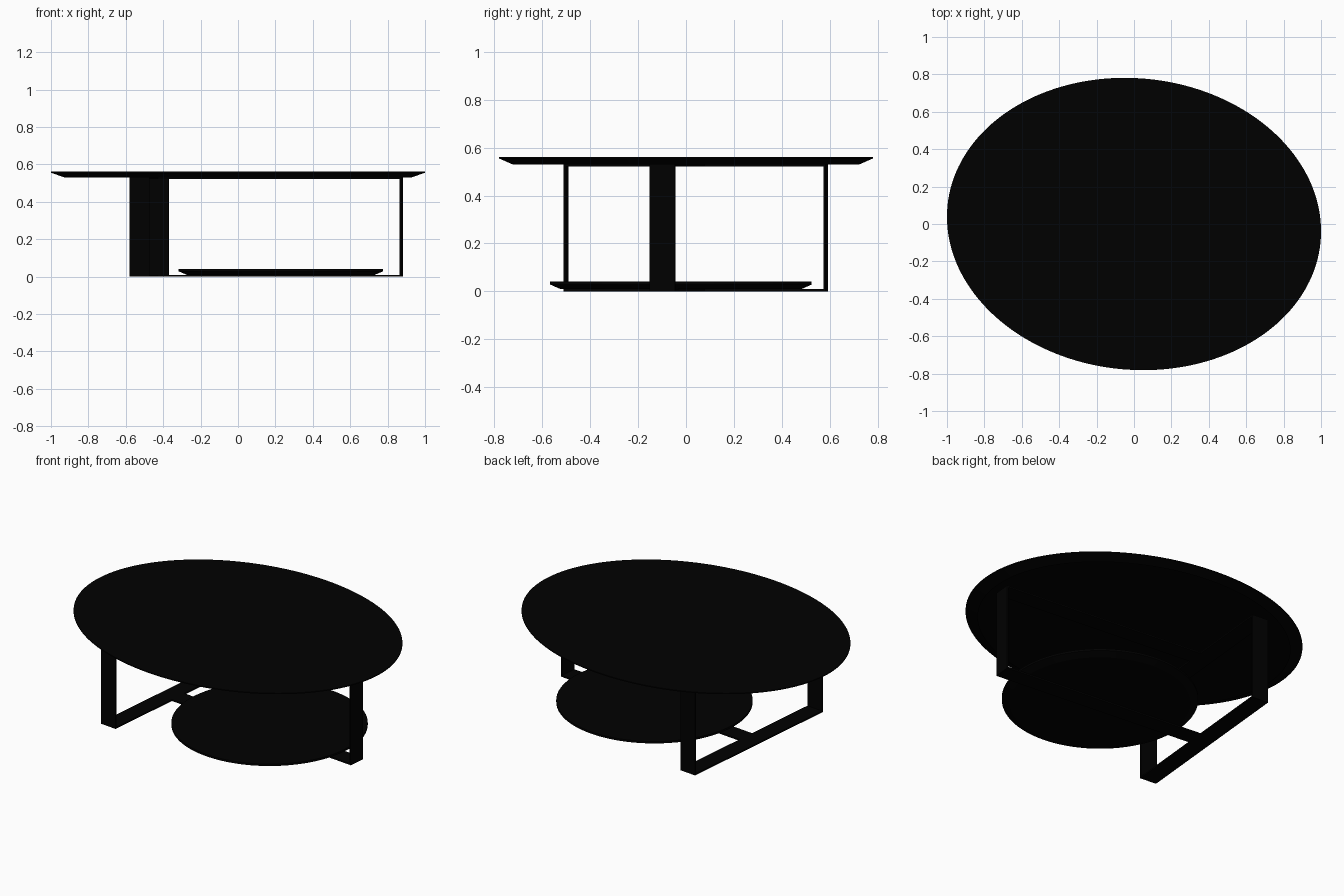
import bpy, bmesh, math
from mathutils import Matrix

if "Cube" in bpy.data.objects:
    bpy.data.objects.remove(bpy.data.objects["Cube"])

TILT = math.radians(-5.6)          # whole table is turned slightly clockwise
FRAME_TILT = math.radians(-5.4)
W, T = 0.107, 0.009                # flat steel bar width and thickness
TOP = 0.53                         # underside of the table top

black = bpy.data.materials.new("black")
black.diffuse_color = (0.0, 0.0, 0.0, 1)
black.use_nodes = True
black.node_tree.nodes["Principled BSDF"].inputs["Base Color"].default_value = black.diffuse_color


def finish(name, bm, matrix):
    bmesh.ops.recalc_face_normals(bm, faces=bm.faces)
    me = bpy.data.meshes.new(name)
    bm.to_mesh(me)
    bm.free()
    me.materials.append(black)
    ob = bpy.data.objects.new(name, me)
    bpy.context.collection.objects.link(ob)
    ob.matrix_world = matrix
    return ob


def oval(name, centre, rx, ry, z0, z1, rim, taper, closed, n=160):
    """Oval slab with a short upright rim and an undercut edge."""
    bm = bmesh.new()
    rings = []
    for z, s in ((z0, taper), (z1 - rim, 1), (z1, 1)):
        rings.append([bm.verts.new((s * rx * math.cos(2 * math.pi * i / n),
                                    s * ry * math.sin(2 * math.pi * i / n), z))
                      for i in range(n)])
    for a, b in zip(rings, rings[1:]):
        for i in range(n):
            j = (i + 1) % n
            bm.faces.new((a[i], a[j], b[j], b[i]))
    if closed:
        bm.faces.new(rings[0])
    bm.faces.new(rings[-1])
    ob = finish(name, bm, Matrix.Translation((*centre, 0)) @ Matrix.Rotation(TILT, 4, 'Z'))
    bpy.ops.object.select_all(action='DESELECT')
    ob.select_set(True)
    bpy.context.view_layer.objects.active = ob
    bpy.ops.object.shade_smooth_by_angle(angle=math.radians(20))


# frame space: origin at the middle of the left bar, x towards the right leg
FRAME = Matrix.Translation((-0.475, 0.041, 0)) @ Matrix.Rotation(FRAME_TILT, 4, 'Z')


def bar(name, x0, x1, y0, y1, z0, z1):
    bm = bmesh.new()
    bmesh.ops.create_cube(bm, size=1)
    bmesh.ops.scale(bm, vec=(x1 - x0, y1 - y0, z1 - z0), verts=bm.verts)
    bmesh.ops.translate(bm, vec=((x0 + x1) / 2, (y0 + y1) / 2, (z0 + z1) / 2), verts=bm.verts)
    finish(name, bm, FRAME)


# table top and low round shelf
oval("table_top", (0, 0), 1.002, 0.779, TOP, 0.561, 0.006, 0.927, False)
oval("lower_shelf", (0.229, -0.021), 0.546, 0.546, T, 0.04, 0.012, 0.92, True)

# three flat legs
HALF, REACH, MID = 0.549, 1.359, -0.012
bar("front_left_leg", -W / 2, W / 2, -HALF, -HALF + T, 0, TOP)
bar("back_left_leg", -W / 2, W / 2, HALF - T, HALF, 0, TOP)
bar("right_leg", REACH - T, REACH, MID - W / 2, MID + W / 2, 0, TOP)

# T-shaped rails on the floor and under the top
for level, z in (("floor", 0), ("upper", TOP - T)):
    bar(level + "_side_rail", -W / 2, W / 2, -HALF + T, HALF - T, z, z + T)
    bar(level + "_cross_rail", W / 2, REACH - T, MID - W / 2, MID + W / 2, z, z + T)
